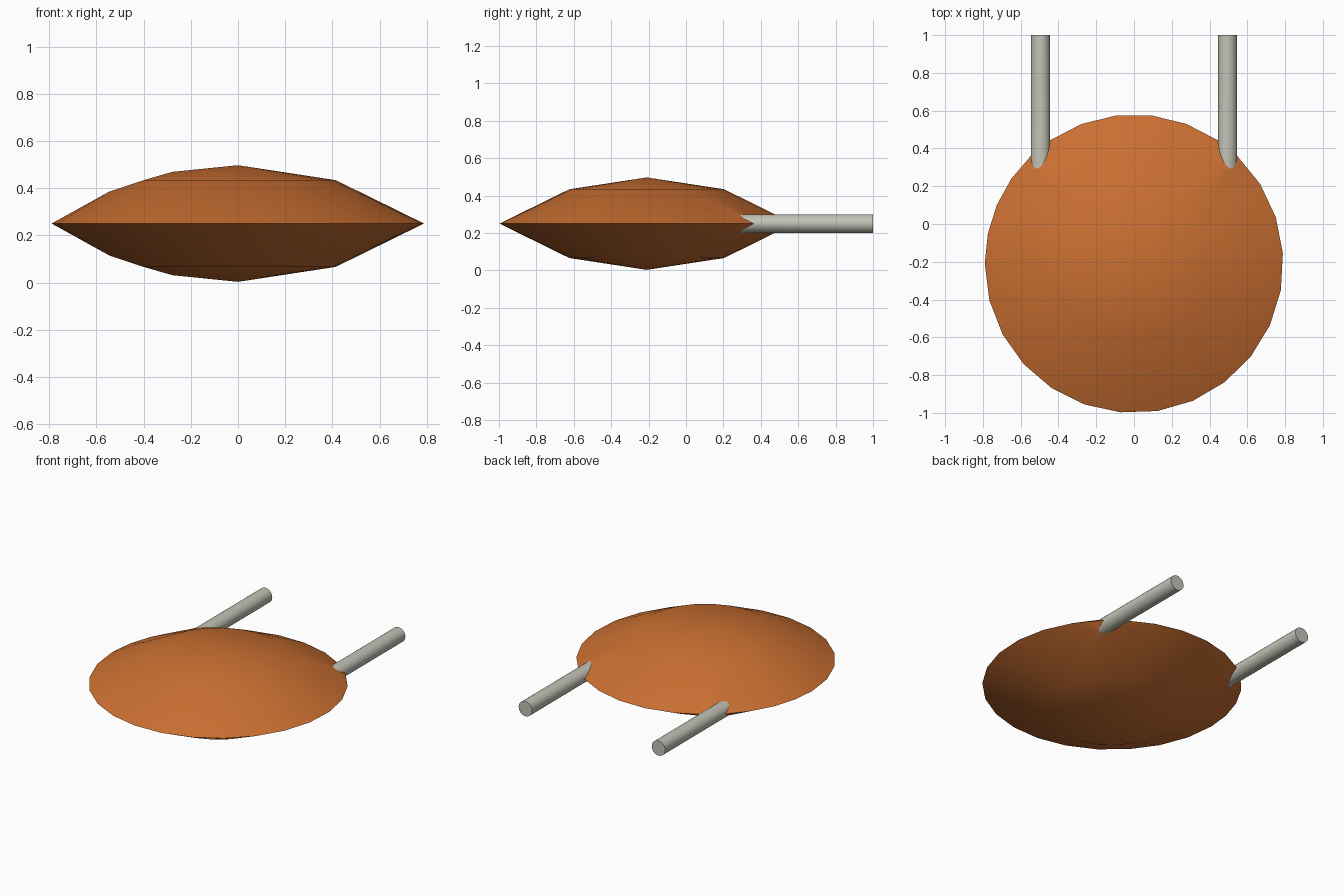
import bpy, bmesh, math
from math import sin, cos, pi, sqrt, radians

if "Cube" in bpy.data.objects:
    bpy.data.objects.remove(bpy.data.objects["Cube"])

CY, CZ = -0.21, 0.25          # disc centre
RIM, H = 0.79, 0.247          # rim radius, half thickness
R = (RIM**2 + H**2) / (2 * H)  # sphere radius of each cap
ROD_X, ROD_R, SIDES = 0.495, 0.05, 24


def material(name, rgb):
    m = bpy.data.materials.new(name)
    m.diffuse_color = (*rgb, 1)
    m.use_nodes = True
    m.node_tree.nodes["Principled BSDF"].inputs["Base Color"].default_value = m.diffuse_color
    return m


def finish(bm, name, mat):
    bmesh.ops.recalc_face_normals(bm, faces=bm.faces)
    me = bpy.data.meshes.new(name)
    bm.to_mesh(me)
    bm.free()
    me.materials.append(mat)
    ob = bpy.data.objects.new(name, me)
    bpy.context.collection.objects.link(ob)
    bpy.ops.object.select_all(action='DESELECT')
    ob.select_set(True)
    bpy.context.view_layer.objects.active = ob
    bpy.ops.object.shade_smooth_by_angle(angle=radians(30))
    return ob


def cap_point(r, a, side):
    z = sqrt(R * R - r * r) - (R - H)
    return (r * cos(a), CY + r * sin(a), CZ + side * z)


def rod_joint(x0):
    # ring where a rod meets the curved disc surface
    pts = []
    for i in range(SIDES):
        a = 2 * pi * i / SIDES
        x, z = x0 + ROD_R * cos(a), ROD_R * sin(a)
        y = sqrt(R * R - (R - H + abs(z))**2 - x * x)
        pts.append((x, CY + y, CZ + z))
    return pts


orange = material("orange", (0.59, 0.16, 0.031))
grey = material("warm_grey", (0.54, 0.54, 0.47))
joints = {"right_rod": rod_joint(ROD_X), "left_rod": rod_joint(-ROD_X)}

# Lens disc: rim arcs between the rods, one inner ring, poles and a seam
bm = bmesh.new()
inner = math.degrees(math.acos((ROD_X + ROD_R) / RIM))
outer = math.degrees(math.acos((ROD_X - ROD_R) / RIM))
for start, end, n in ((180, 360 + inner, 16), (outer, 180 - outer, 5), (180 - inner, 180, 4)):
    for i in range(n + 1):
        a = start + (end - start) * i / n
        if (start == 180 and i == 0) or not (i in (0, n) and a != 180):
            if not (start == 180 - inner and i == n):
                a = radians(a)
                bm.verts.new((RIM * cos(a), CY + RIM * sin(a), CZ))
half = math.asin(RIM / R)
for side in (1, -1):
    bm.verts.new((0, CY, CZ + side * H))
    for i in range(24):
        if i != 12:
            bm.verts.new(cap_point(R * sin(half / 2), 2 * pi * i / 24, side))
    for t in (1 / 3, 2 / 3):
        bm.verts.new(cap_point(R * sin(half * t), pi, side))
rings = [{bm.verts.new(p) for p in pts} for pts in joints.values()]
bmesh.ops.convex_hull(bm, input=list(bm.verts))
hidden = [f for f in bm.faces if any(all(v in ring for v in f.verts) for ring in rings)]
bmesh.ops.delete(bm, geom=hidden, context='FACES_ONLY')
finish(bm, "lens_disc", orange)

# Rods running straight back from the disc
for name, pts in joints.items():
    bm = bmesh.new()
    near = [bm.verts.new(p) for p in pts]
    far = [bm.verts.new((p[0], 1.0, p[2])) for p in pts]
    for i in range(SIDES):
        j = (i + 1) % SIDES
        bm.faces.new((near[i], near[j], far[j], far[i]))
    bm.faces.new(far)
    finish(bm, name, grey)
